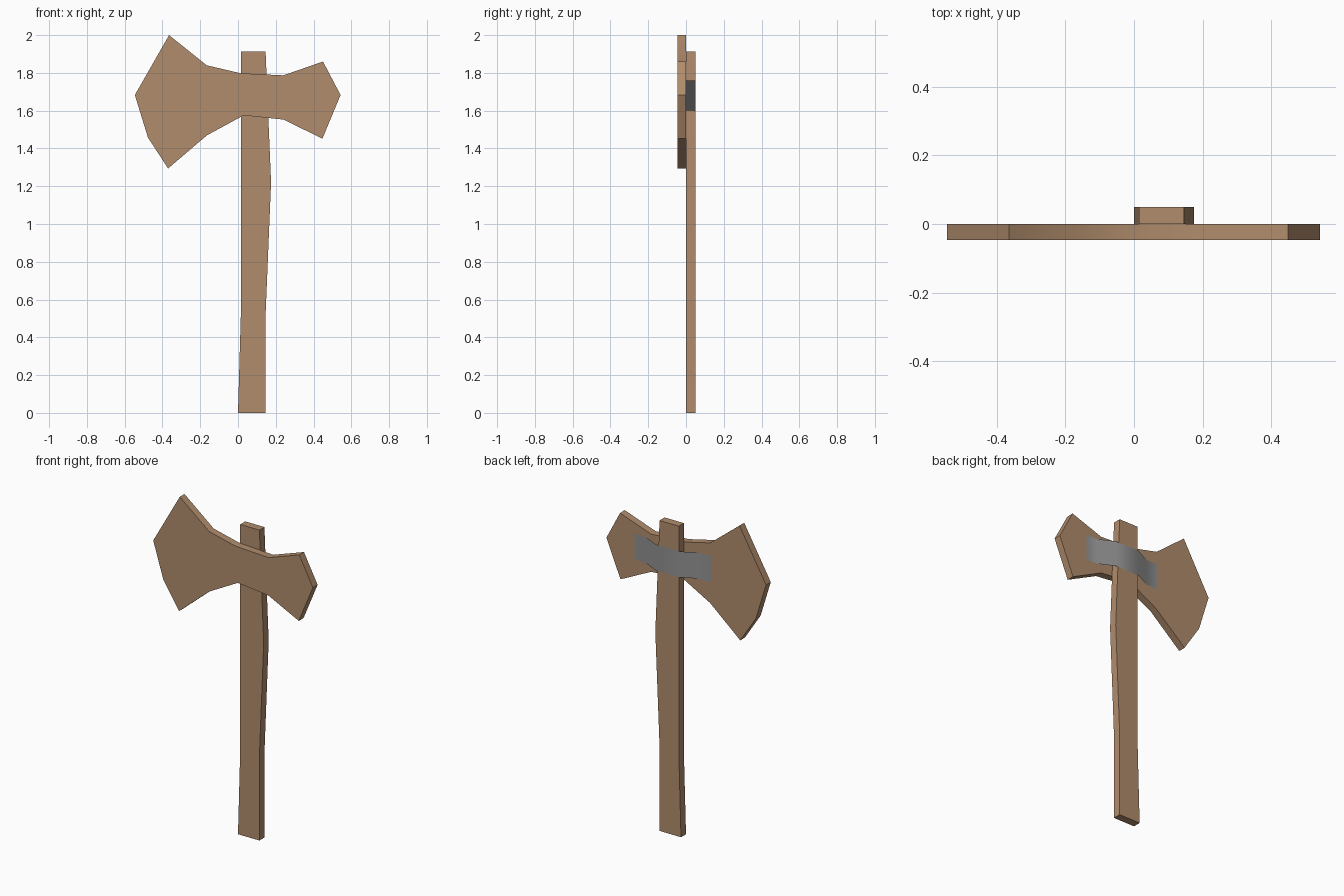
import bpy, bmesh, math

if "Cube" in bpy.data.objects:
    bpy.data.objects.remove(bpy.data.objects["Cube"])


def material(name, rgb):
    m = bpy.data.materials.new(name)
    m.diffuse_color = (*rgb, 1)
    m.use_nodes = True
    m.node_tree.nodes["Principled BSDF"].inputs["Base Color"].default_value = m.diffuse_color
    return m


wood = material("wood_brown", (0.434, 0.262, 0.150))
grey = material("strap_grey", (0.29, 0.29, 0.29))


def finish(bm, name, mat, angle):
    mesh = bpy.data.meshes.new(name)
    bm.to_mesh(mesh)
    bm.free()
    mesh.materials.append(mat)
    obj = bpy.data.objects.new(name, mesh)
    bpy.context.collection.objects.link(obj)
    bpy.ops.object.select_all(action='DESELECT')
    bpy.context.view_layer.objects.active = obj
    obj.select_set(True)
    bpy.ops.object.shade_smooth_by_angle(angle=math.radians(angle))
    return obj


def plate(name, outline, y0, y1, mat):
    """Extrude an (x, z) outline from y0 to y1."""
    bm = bmesh.new()
    face = bm.faces.new([bm.verts.new((x, y0, z)) for x, z in outline])
    ext = bmesh.ops.extrude_face_region(bm, geom=[face])
    for v in ext["geom"]:
        if isinstance(v, bmesh.types.BMVert):
            v.co.y = y1
    bmesh.ops.recalc_face_normals(bm, faces=bm.faces)
    return finish(bm, name, mat, 30)


# double-bladed head
plate("axe_head", [
    (-0.365, 2.0), (-0.165, 1.84), (0.014, 1.798), (0.24, 1.787),
    (0.45, 1.86), (0.543, 1.683), (0.447, 1.452), (0.24, 1.553),
    (0.03, 1.575), (-0.165, 1.469), (-0.37, 1.294), (-0.477, 1.458),
    (-0.546, 1.683)], -0.046, 0.0, wood)

# slightly bowed handle
plate("handle", [
    (0.0, 0.0), (0.146, 0.0), (0.146, 0.52), (0.175, 1.22),
    (0.146, 1.914), (0.015, 1.914), (0.015, 0.52)], 0.0, 0.049, wood)

# thin strap holding the handle to the back of the head
bm = bmesh.new()
path = [(-0.17, 0.001), (-0.09, 0.001), (0.008, 0.050),
        (0.172, 0.050), (0.275, 0.001), (0.35, 0.001)]
rows = [[bm.verts.new((x, y, z)) for z in (1.60, 1.76)] for x, y in path]
for a, b in zip(rows, rows[1:]):
    bm.faces.new((a[0], a[1], b[1], b[0]))
bm.normal_update()
for f in bm.faces:
    if f.normal.y < 0:
        f.normal_flip()
finish(bm, "strap", grey, 60)
